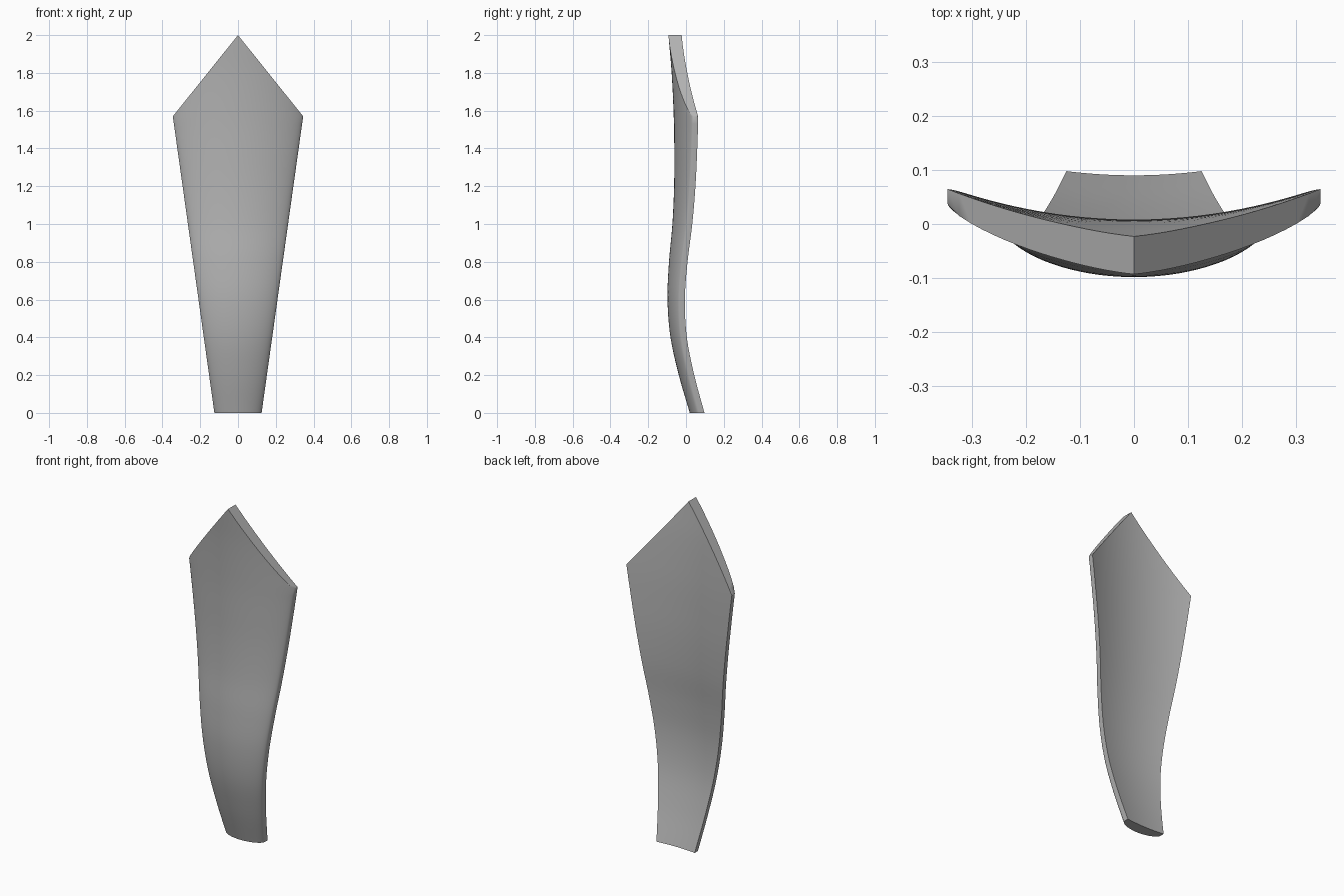
import bpy, bmesh, math

if "Cube" in bpy.data.objects:
    bpy.data.objects.remove(bpy.data.objects["Cube"])

# Centre line of the back surface: (height, y)
SPINE = [(0, .09), (.2, .032), (.4, -.012), (.6, -.028), (.8, -.02), (1, -.002),
         (1.2, .007), (1.4, .008), (1.57, .005), (1.8, -.006), (2, -.023)]
SHOULDER, WIDE, NARROW = 1.57, .345, .125


def slope(i):
    a, b = SPINE[max(i - 1, 0)], SPINE[min(i + 1, len(SPINE) - 1)]
    return (b[1] - a[1]) / (b[0] - a[0])


def spine(z):
    # smooth cubic through the centre line points
    i = max(k for k in range(len(SPINE) - 1) if SPINE[k][0] <= z)
    (z0, y0), (z1, y1) = SPINE[i], SPINE[i + 1]
    h = z1 - z0
    t = (z - z0) / h
    return (y0 * (2*t**3 - 3*t*t + 1) + slope(i) * h * (t**3 - 2*t*t + t)
            + y1 * (3*t*t - 2*t**3) + slope(i + 1) * h * (t**3 - t*t))


def body_width(z):
    return NARROW + (WIDE - NARROW) * min(z / SHOULDER, 1)


def half_width(z):
    return body_width(z) if z <= SHOULDER else WIDE * (2 - z) / (2 - SHOULDER)


# Curved blade: hollow back, domed front, thin flat rim
bm = bmesh.new()
N = 32
heights = [SHOULDER * i / 40 for i in range(41)]
heights += [SHOULDER + (2 - SHOULDER) * i / 16 for i in range(1, 17)]
backs, fronts = [], []
for z in heights:
    back, front = [], []
    for j in range(N + 1):
        x = half_width(z) * math.sin(math.pi * (j / N - .5))
        u = min(abs(x) / body_width(z), 1)
        y = spine(z) + .5 * x * x
        thick = .026 + .044 * math.sqrt(1 - u * u)
        back.append(bm.verts.new((x, y, z)))
        front.append(bm.verts.new((x, y - thick, z)))
    backs.append(back)
    fronts.append(front)

for r in range(len(heights) - 1):
    for j in range(N):
        for g in (backs, fronts):
            bm.faces.new((g[r][j], g[r][j + 1], g[r + 1][j + 1], g[r + 1][j]))
    for j in (0, N):
        bm.faces.new((backs[r][j], backs[r + 1][j], fronts[r + 1][j], fronts[r][j]))
for j in range(N):
    bm.faces.new((backs[0][j], fronts[0][j], fronts[0][j + 1], backs[0][j + 1]))
bmesh.ops.remove_doubles(bm, verts=bm.verts, dist=1e-5)
bmesh.ops.recalc_face_normals(bm, faces=bm.faces)

mesh = bpy.data.meshes.new("curved_blade")
bm.to_mesh(mesh)
bm.free()
blade = bpy.data.objects.new("curved_blade", mesh)
bpy.context.collection.objects.link(blade)

grey = bpy.data.materials.new("plain grey")
grey.diffuse_color = (.45, .45, .45, 1)
grey.use_nodes = True
grey.node_tree.nodes["Principled BSDF"].inputs["Base Color"].default_value = grey.diffuse_color
mesh.materials.append(grey)

bpy.context.view_layer.objects.active = blade
blade.select_set(True)
bpy.ops.object.shade_smooth_by_angle(angle=math.radians(40))
